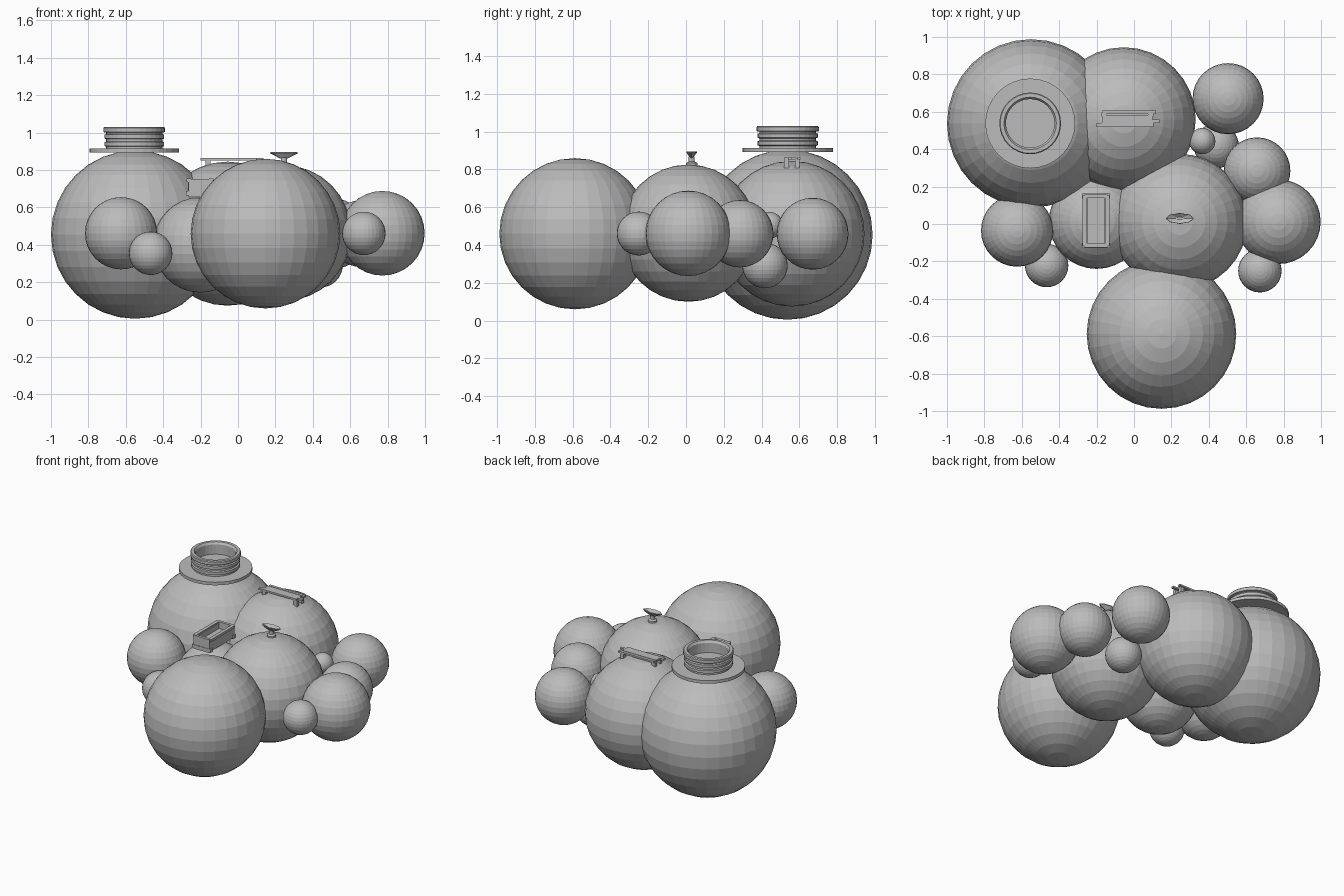
import bpy, bmesh
from math import cos, sin, pi
from mathutils import Matrix, Vector

if "Cube" in bpy.data.objects:
    bpy.data.objects.remove(bpy.data.objects["Cube"], do_unlink=True)

grey = bpy.data.materials.new("plain grey")
grey.use_nodes = True
tone = (0.5, 0.5, 0.5, 1)
grey.diffuse_color = tone
grey.node_tree.nodes["Principled BSDF"].inputs["Base Color"].default_value = tone


def finish(name, bm, loc=(0, 0, 0)):
    bmesh.ops.recalc_face_normals(bm, faces=bm.faces)
    mesh = bpy.data.meshes.new(name)
    bm.to_mesh(mesh)
    bm.free()
    mesh.materials.append(grey)
    ob = bpy.data.objects.new(name, mesh)
    ob.location = loc
    bpy.context.collection.objects.link(ob)
    return ob


def ball(name, x, y, z, r):
    bm = bmesh.new()
    bmesh.ops.create_uvsphere(bm, u_segments=32, v_segments=16, radius=r)
    return finish(name, bm, (x, y, z))


def boxes(name, loc, parts):
    """Join boxes given as (centre, size) into one part."""
    bm = bmesh.new()
    for centre, size in parts:
        bmesh.ops.create_cube(bm, size=1, matrix=Matrix.Translation(centre) @ Matrix.Diagonal((*size, 1)))
    return finish(name, bm, loc)


def lathe(name, loc, profile, n=32, flat=1.0):
    """Spin (radius, height) points about z; close both ends with caps."""
    bm = bmesh.new()
    rings = [[bm.verts.new((r * cos(2 * pi * i / n), flat * r * sin(2 * pi * i / n), z))
              for i in range(n)] for r, z in profile]
    for a, b in zip(rings, rings[1:]):
        for i in range(n):
            j = (i + 1) % n
            bm.faces.new((a[i], a[j], b[j], b[i]))
    bm.faces.new(rings[0])
    bm.faces.new(rings[-1])
    return finish(name, bm, loc)


# Cluster of spheres
ball("tower_sphere", -0.55, 0.538, 0.455, 0.45)
ball("back_sphere", -0.055, 0.56, 0.46, 0.385)
ball("front_sphere", 0.147, -0.588, 0.46, 0.4)
ball("middle_sphere", 0.243, 0.012, 0.463, 0.363)
ball("trough_sphere", -0.2, 0.015, 0.4, 0.255)
ball("right_side_sphere", -0.625, -0.035, 0.462, 0.193)
ball("right_side_small_sphere", -0.467, -0.222, 0.355, 0.116)
ball("left_side_sphere", 0.772, 0.012, 0.462, 0.226)
ball("left_side_small_sphere", 0.673, -0.25, 0.461, 0.116)
ball("left_back_sphere", 0.658, 0.285, 0.46, 0.178)
ball("far_left_back_sphere", 0.503, 0.67, 0.46, 0.19)
ball("low_linking_sphere", 0.44, 0.418, 0.292, 0.12)
ball("tiny_linking_sphere", 0.365, 0.443, 0.505, 0.07)

# Round docking tower with a flange and a hollow ribbed neck
top = (-0.555, 0.538, 0)
lathe("tower_flange", top, [(0.24, 0.893), (0.24, 0.915)])
neck = [(0.15, 0.9)]
for z in (0.925, 0.965):
    neck += [(0.15, z), (0.16, z + 0.004), (0.16, z + 0.024), (0.15, z + 0.028)]
neck += [(0.15, 1.0), (0.165, 1.003), (0.165, 1.024), (0.16, 1.03),
         (0.14, 1.03), (0.13, 1.015), (0.13, 0.945)]
lathe("tower_neck", top, neck)

# Long bench plate on the back sphere
boxes("bench_plate", (-0.035, 0.56, 0.858), [
    ((0, 0, 0), (0.27, 0.045, 0.012)),
    ((0.01, 0.037, 0), (0.285, 0.02, 0.012)),
    ((-0.015, -0.03, 0), (0.3, 0.022, 0.012)),
    ((0.15, -0.01, 0), (0.04, 0.02, 0.012)),
])
boxes("bench_legs", (-0.035, 0.56, 0.832), [
    ((s * 0.125, t * 0.028, 0), (0.028, 0.024, 0.05)) for s in (-1, 1) for t in (-1, 1)])

# Open trough with wide end frames
trough = [((0, 0, 0.02), (0.1, 0.26, 0.05))]
for s in (-1, 1):
    trough += [((s * 0.055, 0, 0.045), (0.018, 0.26, 0.08)),
               ((s * 0.06, 0, 0.085), (0.024, 0.27, 0.018)),
               ((0, s * 0.132, 0.045), (0.125, 0.02, 0.096)),
               ((0, s * 0.132, 0.015), (0.148, 0.026, 0.024))]
boxes("trough", (-0.203, 0.017, 0.66), trough)

# Flattened dish on a short stand
dish = (0.245, 0.03, 0)
lathe("dish_stand", dish, [(0.03, 0.815), (0.03, 0.835), (0.016, 0.842), (0.016, 0.868)], 12)
lathe("dish", dish, [(0.02, 0.862), (0.075, 0.89), (0.072, 0.896), (0.02, 0.88)], 8, 0.38)
